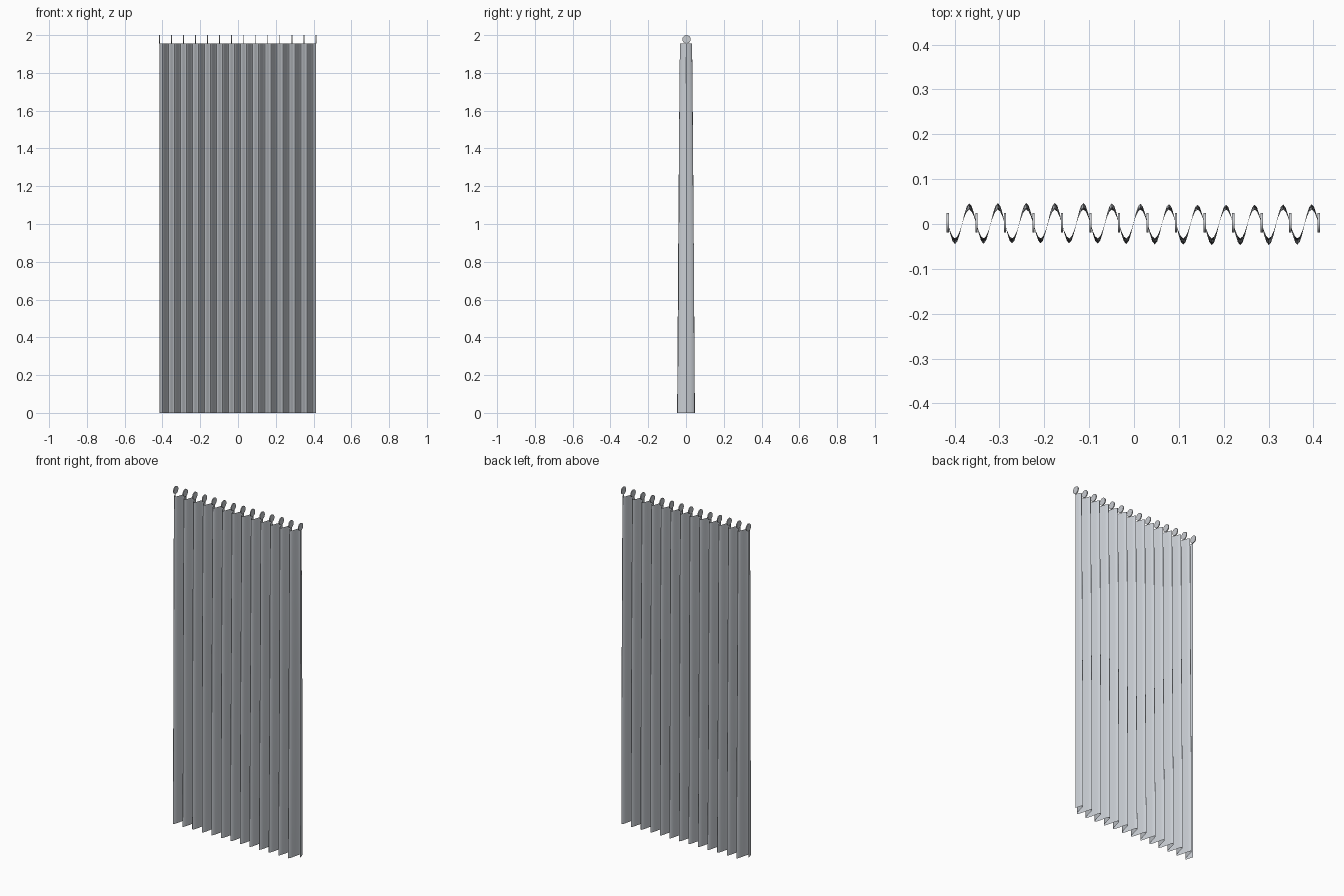
import bpy, bmesh, math
from mathutils import Matrix

if "Cube" in bpy.data.objects:
    bpy.data.objects.remove(bpy.data.objects["Cube"])

X0, X1, TOP = -0.415, 0.412, 1.955
PLEATS, STEPS, ROWS = 13, 12, 20


def material(name, rgb):
    m = bpy.data.materials.new(name)
    m.diffuse_color = (*rgb, 1)
    m.use_nodes = True
    m.node_tree.nodes["Principled BSDF"].inputs["Base Color"].default_value = m.diffuse_color
    return m


def make_object(name, bm, mat, angle):
    me = bpy.data.meshes.new(name)
    bm.to_mesh(me)
    bm.free()
    ob = bpy.data.objects.new(name, me)
    bpy.context.collection.objects.link(ob)
    me.materials.append(mat)
    bpy.ops.object.select_all(action='DESELECT')
    ob.select_set(True)
    bpy.context.view_layer.objects.active = ob
    bpy.ops.object.shade_smooth_by_angle(angle=math.radians(angle))
    return ob


cloth = material("pale grey cloth", (0.59, 0.62, 0.66))
metal = material("pale grey rings", (0.59, 0.61, 0.64))

# Pleated cloth sheet: folds deepen towards the hem and drift slightly
bm = bmesh.new()
cols = PLEATS * STEPS
grid = []
for r in range(ROWS + 1):
    t = r / ROWS                      # 0 at hem, 1 at top
    amp = 0.032 + 0.013 * (1 - t) ** 0.8
    row = []
    for c in range(cols + 1):
        u = c / cols
        drift = 0.002 * (1 - t) * math.sin(5 * t + 6 * u)
        y = -amp * math.sin(2 * math.pi * PLEATS * u) + drift
        row.append(bm.verts.new((X0 + (X1 - X0) * u, y, TOP * t)))
    grid.append(row)
for r in range(ROWS):
    for c in range(cols):
        bm.faces.new((grid[r][c], grid[r][c + 1],
                      grid[r + 1][c + 1], grid[r + 1][c]))
make_object("curtain_cloth", bm, cloth, 60)

# Round hanging discs, one at every pleat boundary
for i in range(PLEATS + 1):
    bm = bmesh.new()
    x = X0 + (X1 - X0) * i / PLEATS
    place = Matrix.Translation((x, 0.003, 1.978)) @ Matrix.Rotation(math.pi / 2, 4, 'Y')
    bmesh.ops.create_cone(bm, cap_ends=True, segments=20, radius1=0.022,
                          radius2=0.022, depth=0.005, matrix=place)
    make_object(f"hanging_ring_{i + 1}", bm, metal, 30)
